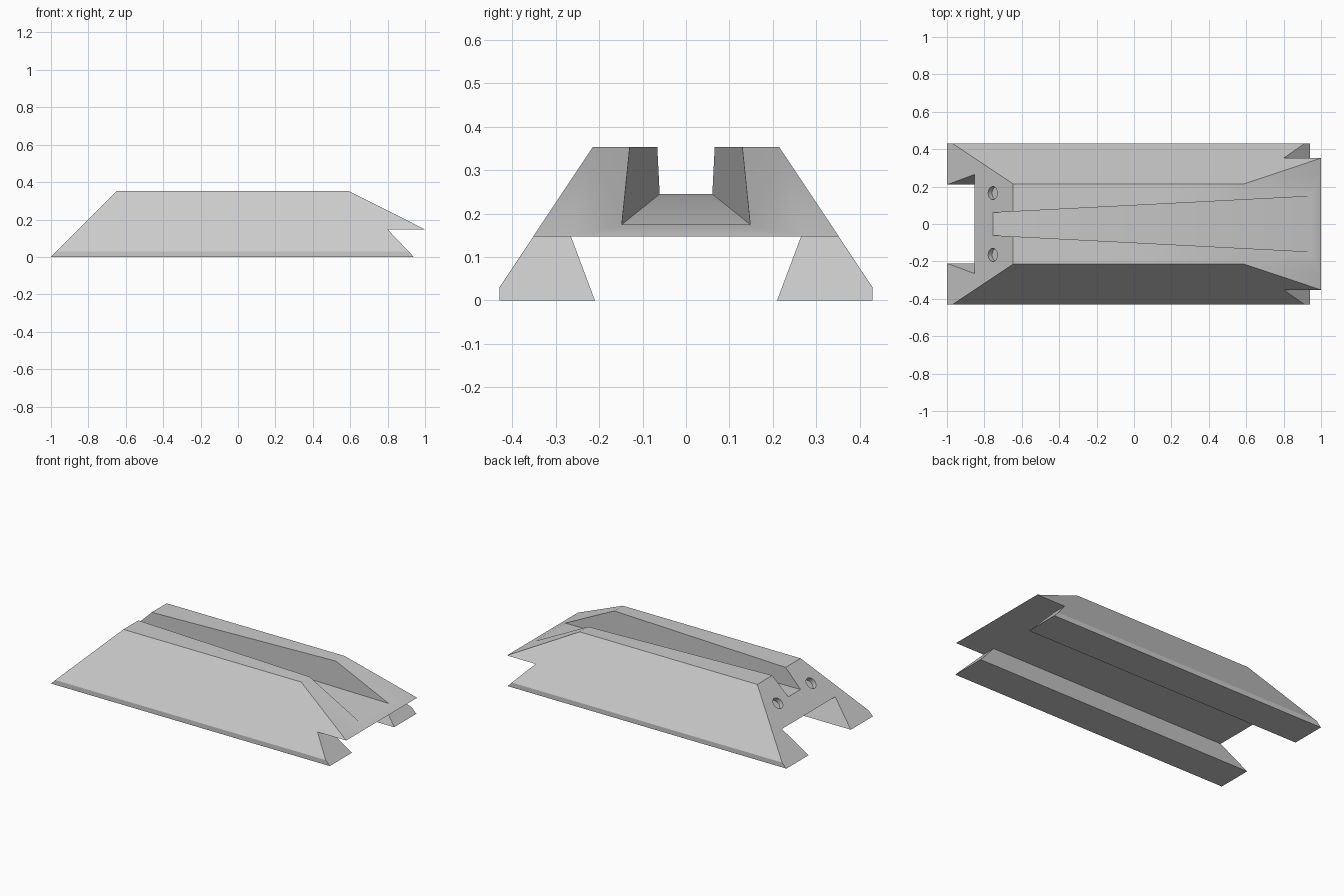
import bpy, bmesh
from mathutils import Matrix, Vector

cube = bpy.data.objects.get("Cube")
if cube:
    bpy.data.objects.remove(cube, do_unlink=True)

grey = bpy.data.materials.new("light_grey")
grey.use_nodes = True
colour = (0.6, 0.6, 0.6, 1)
grey.diffuse_color = colour
grey.node_tree.nodes["Principled BSDF"].inputs["Base Color"].default_value = colour


def finish(name, bm):
    bmesh.ops.recalc_face_normals(bm, faces=bm.faces)
    mesh = bpy.data.meshes.new(name)
    bm.to_mesh(mesh)
    bm.free()
    mesh.materials.append(grey)
    ob = bpy.data.objects.new(name, mesh)
    bpy.context.collection.objects.link(ob)
    return ob


def prism(name, points, sweep):
    """Extrude a closed outline of 3D points along a vector."""
    bm = bmesh.new()
    face = bm.faces.new([bm.verts.new(p) for p in points])
    new = bmesh.ops.extrude_face_region(bm, geom=[face])["geom"]
    bmesh.ops.translate(bm, vec=sweep, verts=[g for g in new if isinstance(g, bmesh.types.BMVert)])
    return finish(name, bm)


def boolean(ob, cutter, operation):
    mod = ob.modifiers.new(cutter.name, "BOOLEAN")
    mod.operation, mod.solver, mod.object = operation, "EXACT", cutter
    bpy.context.view_layer.objects.active = ob
    bpy.ops.object.modifier_apply(modifier=mod.name)
    bpy.data.objects.remove(cutter, do_unlink=True)


TOP, SHELF = 0.353, 0.147

# Body: side outline swept across the width
outline = [(-1, 0), (-0.647, TOP), (0.59, TOP), (1, SHELF), (0.8, SHELF), (0.94, 0)]
body = prism("rail_body", [(x, -0.6, z) for x, z in outline], (0, 1.2, 0))

# Sloping flanks and dovetail channel, from one mirrored cross-section
half = [(0.265, SHELF), (0.21, 0), (0.43, 0), (0.43, 0.03), (0.215, TOP)]
section = half + [(-y, z) for y, z in reversed(half)]
boolean(body, prism("section", [(-1.2, y, z) for y, z in section], (2.4, 0, 0)), "INTERSECT")

# Flared top groove with a tilted floor
ends = [(-1.0, 0.048, 0.255), (1.1, 0.156, 0.168)]
floor = [(x, s * w, z) for (x, w, z), s in zip([ends[0], ends[1], ends[1], ends[0]], [-1, -1, 1, 1])]
boolean(body, prism("groove", floor, (0, 0, 0.5)), "DIFFERENCE")

# Blind holes square to the sloping end
axis = Vector((-1, 0, 1)).normalized()
for side in (-1, 1):
    bm = bmesh.new()
    place = Matrix.Translation((-0.755, side * 0.165, 0.245)) @ axis.to_track_quat("Z", "Y").to_matrix().to_4x4()
    bmesh.ops.create_cone(bm, cap_ends=True, segments=32, radius1=0.035, radius2=0.035,
                          depth=0.06, matrix=place)
    boolean(body, finish("hole", bm), "DIFFERENCE")

body.select_set(True)
bpy.context.view_layer.objects.active = body
bpy.ops.object.shade_smooth_by_angle(angle=0.5)
